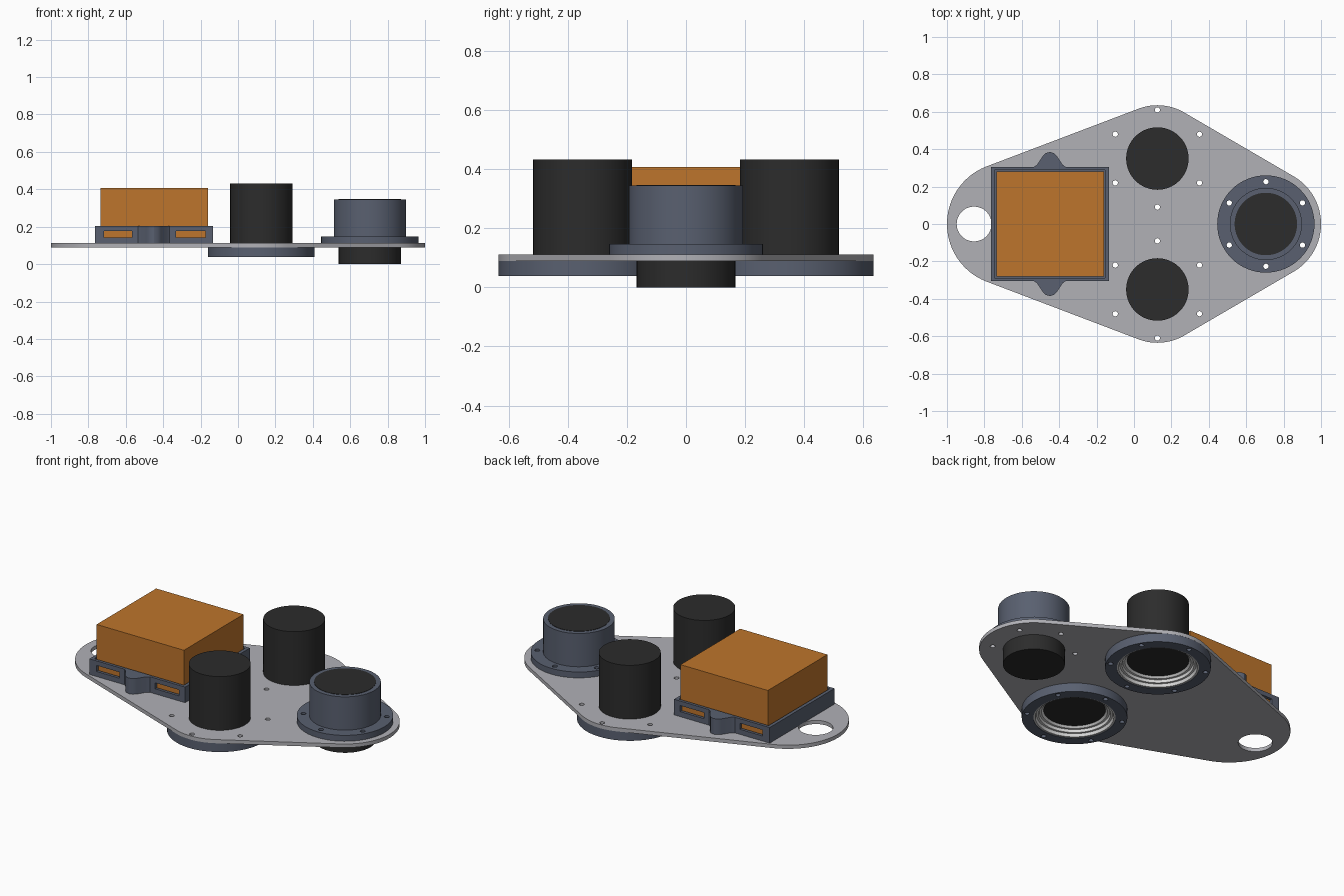
import bpy, bmesh, math
from math import sin, cos, pi, radians
from mathutils import Vector

cube = bpy.data.objects.get("Cube")
if cube:
    bpy.data.objects.remove(cube, do_unlink=True)


def material(name, rgb):
    m = bpy.data.materials.new(name)
    m.use_nodes = True
    m.diffuse_color = (*rgb, 1)
    m.node_tree.nodes["Principled BSDF"].inputs["Base Color"].default_value = (*rgb, 1)
    return m


GREY = material("light grey", (0.44, 0.44, 0.47))
SLATE = material("slate blue", (0.10, 0.117, 0.162))
BLACK = material("soft black", (0.025, 0.025, 0.025))
ORANGE = material("orange", (0.515, 0.178, 0.025))
SILVER = material("silver", (0.72, 0.72, 0.72))


def finish(name, bm, mat=None):
    bmesh.ops.recalc_face_normals(bm, faces=bm.faces)
    me = bpy.data.meshes.new(name)
    bm.to_mesh(me)
    bm.free()
    ob = bpy.data.objects.new(name, me)
    bpy.context.collection.objects.link(ob)
    if mat:
        me.materials.append(mat)
    return ob


def select(ob):
    bpy.ops.object.select_all(action='DESELECT')
    ob.select_set(True)
    bpy.context.view_layer.objects.active = ob


def smooth(ob):
    select(ob)
    bpy.ops.object.shade_smooth_by_angle(angle=radians(30))


def add_prism(bm, outline, z0, z1):
    low = [bm.verts.new((x, y, z0)) for x, y in outline]
    high = [bm.verts.new((x, y, z1)) for x, y in outline]
    bm.faces.new(low)
    bm.faces.new(high)
    n = len(low)
    for i in range(n):
        j = (i + 1) % n
        bm.faces.new((low[i], low[j], high[j], high[i]))


def add_box(bm, x0, x1, y0, y1, z0, z1):
    add_prism(bm, [(x0, y0), (x1, y0), (x1, y1), (x0, y1)], z0, z1)


def circle(cx, cy, r, n=64, start=0.0, end=2 * pi):
    return [(cx + r * cos(start + (end - start) * i / n),
             cy + r * sin(start + (end - start) * i / n)) for i in range(n)]


def lathe(name, centre, profile, mat, closed=True, n=64):
    """Revolve (radius, height) points about a vertical axis."""
    bm = bmesh.new()
    rings = [[bm.verts.new((x, y, z)) for x, y in circle(*centre, r, n)] for r, z in profile]
    pairs = list(zip(rings, rings[1:])) + ([(rings[-1], rings[0])] if closed else [])
    for a, b in pairs:
        for i in range(n):
            j = (i + 1) % n
            bm.faces.new((a[i], a[j], b[j], b[i]))
    ob = finish(name, bm, mat)
    smooth(ob)
    return ob


def cylinder(name, centre, r, z0, z1, mat):
    bm = bmesh.new()
    add_prism(bm, circle(*centre, r), z0, z1)
    ob = finish(name, bm, mat)
    smooth(ob)
    return ob


def cut(ob, cutter):
    mod = ob.modifiers.new("cut", 'BOOLEAN')
    mod.operation = 'DIFFERENCE'
    mod.solver = 'EXACT'
    mod.object = cutter
    select(ob)
    bpy.ops.object.modifier_apply(modifier=mod.name)
    smooth(ob)


PODS = {"back": (0.125, 0.35), "front": (0.125, -0.35)}
HUB = (0.705, 0)
PLATE_LOW, PLATE_TOP = 0.09, 0.112

# Base plate: rounded diamond hull around four circles
bm = bmesh.new()
for x, y, r in [(-0.67, 0, 0.33), (*HUB, 0.295)] + [(*c, 0.285) for c in PODS.values()]:
    for px, py in circle(x, y, r, 96):
        bm.verts.new((px, py, 0))
hull = bmesh.ops.convex_hull(bm, input=bm.verts)
rim = sorted({v for f in hull["geom"] if isinstance(f, bmesh.types.BMFace) for v in f.verts},
             key=lambda v: math.atan2(v.co.y, v.co.x))
outline = [(v.co.x, v.co.y) for v in rim]
bm.free()
bm = bmesh.new()
add_prism(bm, outline, PLATE_LOW, PLATE_TOP)
plate = finish("base_plate", bm, GREY)

# Bolt hole and lifting hole cutter
bm = bmesh.new()
for (cx, cy), ring in [(c, 0.26) for c in PODS.values()] + [(HUB, 0.226)]:
    for k in range(6):
        a = radians(30 + 60 * k)
        add_prism(bm, circle(cx + ring * cos(a), cy + ring * sin(a), 0.014, 16), -0.1, 0.3)
add_prism(bm, circle(-0.855, 0, 0.093), -0.1, 0.3)
holes = finish("hole_cutter", bm)
holes.hide_render = True
cut(plate, holes)

# Two upright pods with flanges and stepped rings below the plate
for side, c in PODS.items():
    cylinder(side + "_pod", c, 0.167, 0.084, 0.432, BLACK)
    flange = lathe(side + "_pod_flange", c,
                   [(0.222, 0.038), (0.285, 0.038), (0.285, PLATE_LOW), (0.222, PLATE_LOW)], SLATE)
    cut(flange, holes)
    lathe(side + "_pod_ring", c,
          [(0.222, 0.041), (0.212, 0.041), (0.206, 0.058), (0.194, 0.058),
           (0.19, 0.074), (0.178, 0.074), (0.166, 0.086)], SILVER, closed=False)

# Hub sensor: flanged sleeve above the plate with a core passing through
sleeve = lathe("hub_sleeve", HUB,
               [(0.16, PLATE_TOP), (0.26, PLATE_TOP), (0.26, 0.147), (0.193, 0.147),
                (0.193, 0.345), (0.16, 0.345)], SLATE)
cut(sleeve, holes)
cylinder("hub_core", HUB, 0.167, 0.0, 0.347, BLACK)

# Battery tray with bell-shaped side lugs
X0, X1, Y, TOP = -0.765, -0.135, 0.305, 0.205
bm = bmesh.new()
add_box(bm, X0, X1, -Y, Y, PLATE_TOP, TOP)
tray = finish("battery_tray", bm, SLATE)
lug = [(-0.085, 0), (-0.068, 0.012), (-0.038, 0.058), (-0.022, 0.074), (0, 0.08),
       (0.022, 0.074), (0.038, 0.058), (0.068, 0.012), (0.085, 0)]
for name, s in (("back_lug", 1), ("front_lug", -1)):
    bm = bmesh.new()
    add_prism(bm, [(-0.45 + x, s * (Y + y)) for x, y in lug], PLATE_TOP, TOP)
    smooth(finish(name, bm, SLATE))

# Tray pocket and side slots
bm = bmesh.new()
add_box(bm, X0 + 0.02, X1 - 0.02, -Y + 0.017, Y - 0.017, 0.122, 0.3)
pocket = finish("pocket_cutter", bm)
bm = bmesh.new()
for x0, x1 in ((-0.717, -0.568), (-0.332, -0.175)):
    add_box(bm, x0, x1, -0.4, 0.4, 0.142, 0.178)
slots = finish("slot_cutter", bm)
for c in (pocket, slots):
    c.hide_render = True
    cut(tray, c)

# Battery block
bm = bmesh.new()
add_box(bm, -0.735, -0.16, -0.28, 0.28, 0.122, 0.408)
finish("battery", bm, ORANGE)

# Remove the helper cutters
for c in (holes, pocket, slots):
    bpy.data.objects.remove(c, do_unlink=True)
